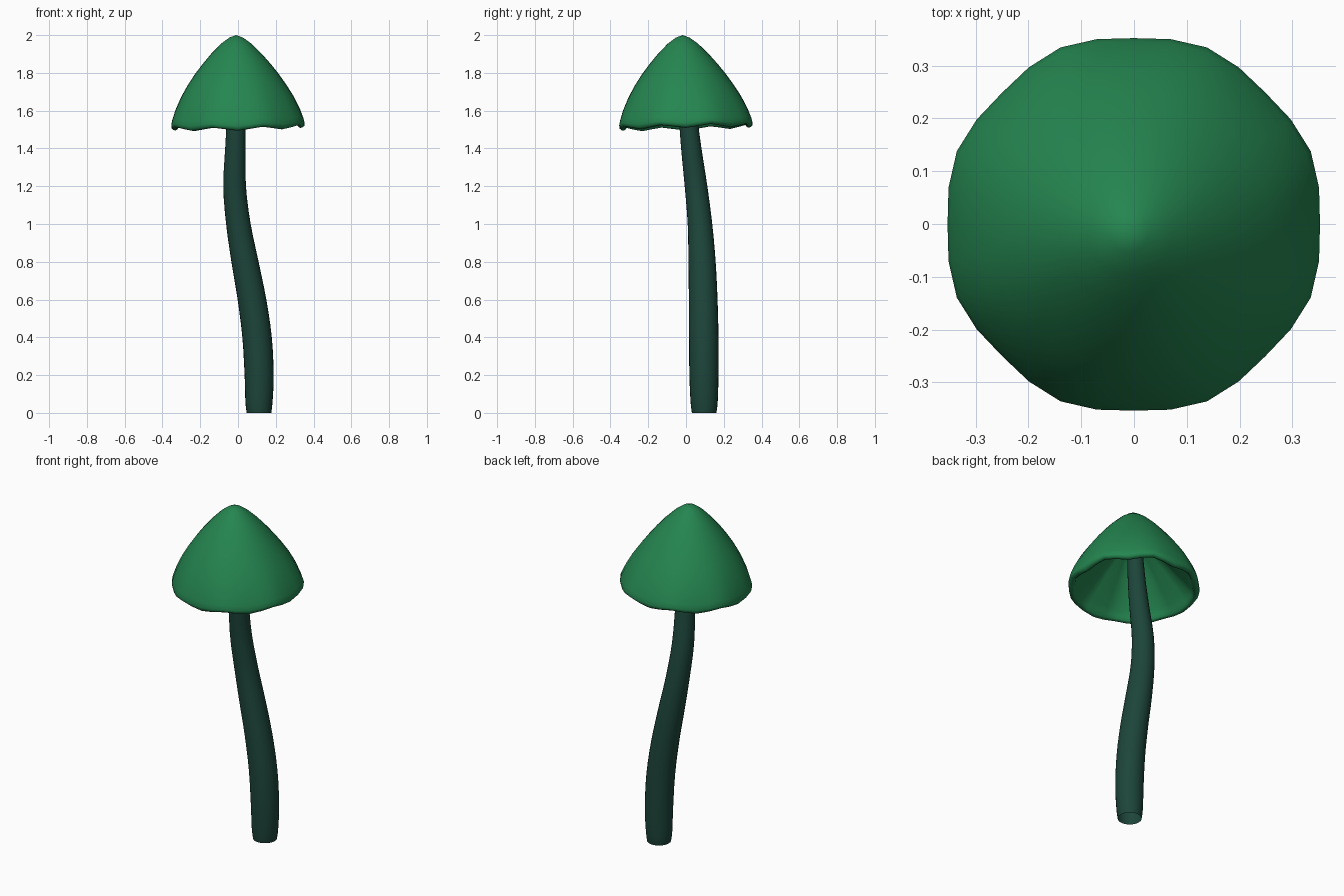
import bpy, bmesh, math
from mathutils import Vector

if "Cube" in bpy.data.objects:
    bpy.data.objects.remove(bpy.data.objects["Cube"])


def skin(name, rings, color):
    """Bridge rings of points with quads; a ring of one point makes a fan."""
    bm = bmesh.new()
    loops = [[bm.verts.new(p) for p in ring] for ring in rings]
    for a, b in zip(loops, loops[1:]):
        n = max(len(a), len(b))
        for i in range(n):
            j = (i + 1) % n
            if len(a) == 1:
                bm.faces.new((a[0], b[i], b[j]))
            elif len(b) == 1:
                bm.faces.new((a[i], b[0], a[j]))
            else:
                bm.faces.new((a[i], b[i], b[j], a[j]))
    bmesh.ops.recalc_face_normals(bm, faces=bm.faces)
    mesh = bpy.data.meshes.new(name)
    bm.to_mesh(mesh)
    bm.free()
    obj = bpy.data.objects.new(name, mesh)
    bpy.context.collection.objects.link(obj)
    mat = bpy.data.materials.new(name + "_color")
    mat.diffuse_color = (*color, 1)
    mat.use_nodes = True
    mat.node_tree.nodes["Principled BSDF"].inputs["Base Color"].default_value = mat.diffuse_color
    mesh.materials.append(mat)
    bpy.ops.object.select_all(action='DESELECT')
    obj.select_set(True)
    bpy.context.view_layer.objects.active = obj
    bpy.ops.object.shade_smooth_by_angle(angle=math.radians(80))
    return obj


def smooth_path(pts, steps):
    """Catmull-Rom interpolation through 4D points."""
    out = []
    for i in range(len(pts) - 1):
        p0, p1, p2, p3 = (Vector(pts[min(max(k, 0), len(pts) - 1)])
                          for k in (i - 1, i, i + 1, i + 2))
        for s in range(steps):
            t = s / steps
            out.append(0.5 * (2 * p1 + (p2 - p0) * t
                              + (2 * p0 - 5 * p1 + 4 * p2 - p3) * t * t
                              + (3 * p1 - p0 - 3 * p2 + p3) * t ** 3))
    return out + [Vector(pts[-1])]


# Bent, tapering stem, open at both ends: x, y, z, radius
stem_path = [
    (0.111, 0.096, 0.00, 0.065), (0.111, 0.096, 0.06, 0.072),
    (0.112, 0.095, 0.20, 0.077), (0.101, 0.094, 0.40, 0.078),
    (0.074, 0.091, 0.60, 0.076), (0.037, 0.085, 0.80, 0.072),
    (0.002, 0.074, 1.00, 0.065), (-0.018, 0.053, 1.20, 0.060),
    (-0.014, 0.028, 1.40, 0.054), (-0.010, 0.010, 1.58, 0.048),
    (-0.010, -0.006, 1.80, 0.040),
]
stem_rings = [[(x + r * math.cos(a), y + r * math.sin(a), z)
               for a in (math.tau * i / 24 for i in range(24))]
              for x, y, z, r in smooth_path(stem_path, 3)]
skin("stem", stem_rings, (0.012, 0.06, 0.042))

# Hollow cap, apex to rim to inside: radius, height, radial wave, vertical wave
outer = [(0.036, 1.987, 0, 0), (0.080, 1.955, 0, 0), (0.135, 1.90, 0, 0),
         (0.182, 1.845, 0, 0), (0.221, 1.795, 0, 0), (0.263, 1.735, 0.001, 0),
         (0.300, 1.675, 0.002, 0.001), (0.332, 1.61, 0.003, 0.002),
         (0.351, 1.56, 0.004, 0.004), (0.358, 1.535, 0.005, 0.006),
         (0.356, 1.521, 0.005, 0.008), (0.346, 1.513, 0.005, 0.009),
         (0.334, 1.511, 0.005, 0.009)]
inner = [(0.324, 1.518, 0.006, 0.008), (0.316, 1.535, 0.009, 0.005),
         (0.295, 1.565, 0.012, 0), (0.240, 1.625, 0.011, 0),
         (0.180, 1.69, 0.009, 0), (0.120, 1.75, 0.006, 0),
         (0.065, 1.795, 0.003, 0), (0.030, 1.81, 0, 0)]


def cap_ring(r, z, wr, wz):
    t = (z - 1.515) / 0.485
    ring = []
    for i in range(32):
        a = math.tau * i / 32
        wave = math.cos(8 * a)
        rr = r - wr * wave
        x, y = rr * math.cos(a), rr * math.sin(a)
        tilt = (0.02 * x + 0.025 * y) * max(0, 1 - 2 * t)
        ring.append((x - 0.010 * t, y - 0.018 * t, z - wz * wave + tilt))
    return ring


cap_rings = [[(-0.010, -0.018, 2.0)]]
cap_rings += [cap_ring(*row) for row in outer + inner]
cap_rings += [[(-0.007, -0.010, 1.815)]]
skin("cap", cap_rings, (0.018, 0.235, 0.08))
